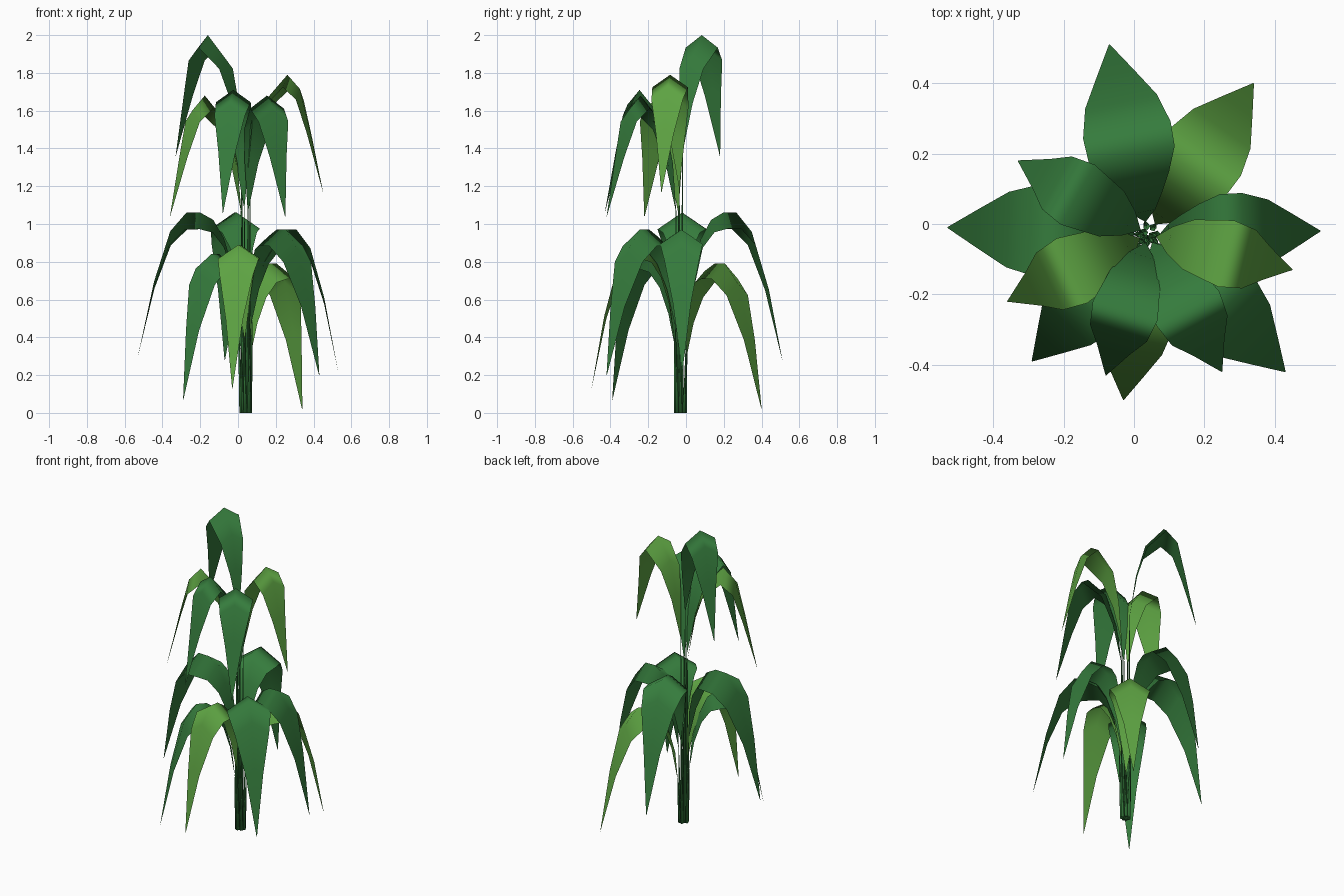
import bpy
import math
from mathutils import Vector

if "Cube" in bpy.data.objects:
    bpy.data.objects.remove(bpy.data.objects["Cube"], do_unlink=True)


def make_material(name, colour):
    mat = bpy.data.materials.new(name)
    mat.use_nodes = True
    mat.diffuse_color = colour
    mat.node_tree.nodes["Principled BSDF"].inputs["Base Color"].default_value = colour
    return mat


DARK = make_material("dark green", (0.036, 0.2, 0.046, 1))
LIGHT = make_material("light green", (0.11, 0.365, 0.055, 1))
CENTRE = Vector((0.04, -0.03, 0))
UP = Vector((0, 0, 1))
FOLD = 0.68

# Blade sections: reach fraction, drop fraction, half-width fraction
LOWER_BLADE = [(0.07, 0.65, 0.02), (0.12, 0.38, 0.27), (0.2, 0.18, 0.5), (0.3, 0.05, 0.75),
               (0.42, 0, 0.98), (0.55, 0, 1), (0.7, 0.13, 0.82), (0.85, 0.48, 0.42), (1, 1, 0.01)]
UPPER_BLADE = [(0.06, 0.95, 0.02), (0.15, 0.52, 0.4), (0.28, 0.2, 0.75), (0.54, 0, 1),
               (0.7, 0.12, 0.88), (0.82, 0.45, 0.5), (1, 1, 0.01)]


def build_mesh(name, verts, faces, mat):
    mesh = bpy.data.meshes.new(name)
    mesh.from_pydata(verts, [], faces)
    mesh.materials.append(mat)
    mesh.shade_smooth()
    obj = bpy.data.objects.new(name, mesh)
    bpy.context.collection.objects.link(obj)
    return mesh


def leaf(name, blade, tip, top, mat):
    """Arching blade folded along its midrib, on a tapered stem."""
    reach = Vector((tip[0], tip[1], 0)) - CENTRE
    length = reach.length
    out = reach.normalized()
    side = UP.cross(out)
    ridge = [CENTRE + reach * r + UP * (top - (top - tip[2]) * d) for r, d, w in blade]
    verts, normals, faces = [], [], []
    for i, point in enumerate(ridge):
        along = (ridge[min(i + 1, len(ridge) - 1)] - ridge[max(i - 1, 0)]).normalized()
        normal = along.cross(side)
        half = 0.23 * length * blade[i][2]
        for s in (-1, 0, 1):
            verts.append(point + side * half * s - UP * half * FOLD * abs(s))
            normals.append(normal)
        if i:
            a = 3 * i - 3
            faces += [(a, a + 3, a + 4, a + 1), (a + 1, a + 4, a + 5, a + 2)]
    mesh = build_mesh(name, verts, faces, mat)
    mesh.normals_split_custom_set_from_vertices(normals)

    # Stem from the bundle at the ground up to the blade
    foot = CENTRE + out * (0.024 if blade is LOWER_BLADE else 0.012)
    verts, faces, n = [], [], 5
    for point, radius in ((foot, 0.011), (ridge[0], 0.002)):
        for k in range(n):
            a = 2 * math.pi * k / n
            verts.append(point + Vector((math.cos(a), math.sin(a), 0)) * radius)
    for k in range(n):
        j = (k + 1) % n
        faces.append((k, j, n + j, n + k))
    faces += [tuple(reversed(range(n))), tuple(range(n, 2 * n))]
    build_mesh(name.replace("leaf", "stem"), verts, faces, DARK)


# Upper tier: tip position, top height, colour
UPPER = [((-0.33, 0.18, 1.36), 2.0, DARK), ((0.45, -0.13, 1.17), 1.79, LIGHT),
         ((-0.36, -0.22, 1.04), 1.68, LIGHT), ((-0.08, -0.43, 1.06), 1.71, DARK),
         ((0.25, -0.42, 1.04), 1.68, DARK)]
# Lower tier
LOWER = [((-0.53, -0.01, 0.3), 1.06, DARK), ((-0.07, 0.51, 0.28), 1.06, DARK),
         ((0.34, 0.4, 0.02), 0.79, LIGHT), ((0.53, -0.02, 0.22), 0.97, DARK),
         ((0.43, -0.42, 0.2), 0.97, DARK), ((-0.03, -0.5, 0.13), 0.89, LIGHT),
         ((-0.29, -0.39, 0.07), 0.84, DARK)]

for tier, blade, leaves in (("upper", UPPER_BLADE, UPPER), ("lower", LOWER_BLADE, LOWER)):
    for i, (tip, top, mat) in enumerate(leaves):
        leaf(f"{tier}_leaf_{i + 1}", blade, tip, top, mat)
